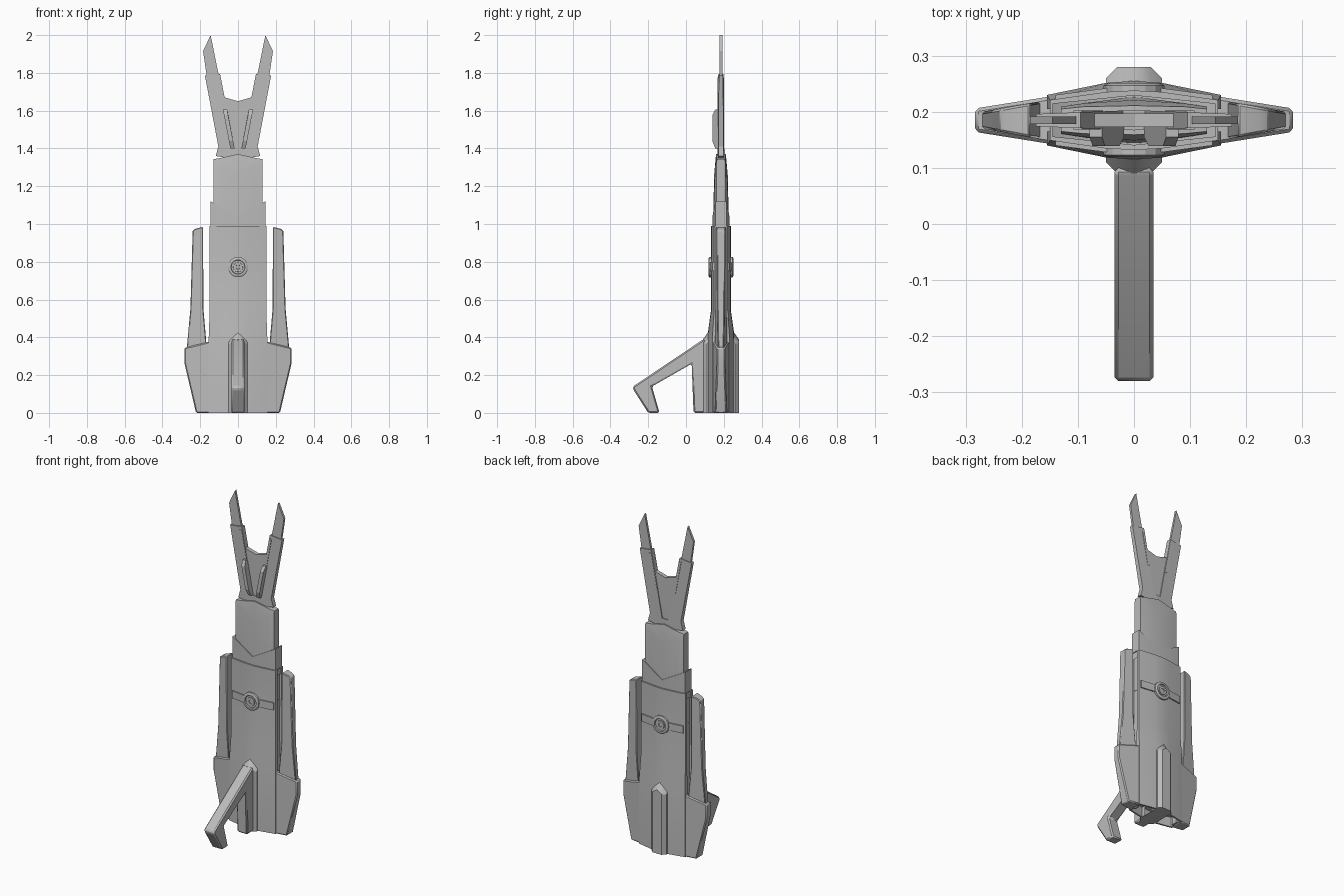
import bpy, bmesh, math

cube = bpy.data.objects.get("Cube")
if cube:
    bpy.data.objects.remove(cube)

CENTRE_Y = 0.185
GREY = (0.5, 0.5, 0.5, 1)
metal = bpy.data.materials.new("plain grey")
metal.use_nodes = True
metal.diffuse_color = GREY
metal.node_tree.nodes["Principled BSDF"].inputs["Base Color"].default_value = GREY


def finish(name, verts, faces, mirror=(False, False), bevel=0):
    """Make an object on the depth centre line, with optional mirroring."""
    mesh = bpy.data.meshes.new(name)
    mesh.from_pydata(verts, [], faces)
    bm = bmesh.new()
    bm.from_mesh(mesh)
    bmesh.ops.remove_doubles(bm, verts=bm.verts, dist=0.0001)
    bmesh.ops.recalc_face_normals(bm, faces=bm.faces)
    bm.to_mesh(mesh)
    bm.free()
    mesh.materials.append(metal)
    ob = bpy.data.objects.new(name, mesh)
    ob.location.y = CENTRE_Y
    bpy.context.collection.objects.link(ob)
    if any(mirror):
        mod = ob.modifiers.new("mirror", 'MIRROR')
        mod.use_axis = (mirror[0], mirror[1], False)
        mod.merge_threshold = 0.0005
    if bevel:
        mod = ob.modifiers.new("bevel", 'BEVEL')
        mod.width = bevel
        mod.segments = 1
        mod.limit_method = 'ANGLE'
    bpy.ops.object.select_all(action='DESELECT')
    ob.select_set(True)
    bpy.context.view_layer.objects.active = ob
    bpy.ops.object.shade_smooth_by_angle(angle=math.radians(20))
    return ob


def shell(name, rows):
    """Quarter shell: rows of (x, depth, z) from the centre outwards, mirrored twice."""
    n = len(rows[0])
    verts = [(x, -d, z) for row in rows for x, d, z in row]
    faces = [(i * n + j, i * n + j + 1, (i + 1) * n + j + 1, (i + 1) * n + j)
             for i in range(len(rows) - 1) for j in range(n - 1)]
    ob = finish(name, verts, faces, (True, True))
    # the open quarter needs its front to face outwards
    bm = bmesh.new()
    bm.from_mesh(ob.data)
    front = max(bm.faces, key=lambda f: abs(f.normal.y) * f.calc_area())
    if front.normal.y > 0:
        bmesh.ops.reverse_faces(bm, faces=bm.faces)
    bm.to_mesh(ob.data)
    bm.free()
    return ob


def slab(name, outline, thick, bevel=0):
    """Outline in (x, z) with half thickness thick(x), mirrored left to right."""
    n = len(outline)
    verts = [(x, s * thick(x), z) for s in (-1, 1) for x, z in outline]
    faces = [tuple(range(n)), tuple(range(n, 2 * n))]
    faces += [(i, (i + 1) % n, n + (i + 1) % n, n + i) for i in range(n)]
    return finish(name, verts, faces, (True, False), bevel)


def flat(row):
    return [(x, 0, z) for x, d, z in row]


def lathe(name, profile, z, sides=16):
    """Turned disc facing front, copied to the back."""
    verts = [(r * math.cos(a), -d, z + r * math.sin(a)) for r, d in profile
             for a in (2 * math.pi * k / sides for k in range(sides))]
    faces = [(i * sides + k, i * sides + (k + 1) % sides,
              (i + 1) * sides + (k + 1) % sides, (i + 1) * sides + k)
             for i in range(len(profile) - 1) for k in range(sides)]
    faces.append(tuple(range((len(profile) - 1) * sides, len(profile) * sides)))
    return finish(name, verts, faces, (False, True))


# main body: bowed front and back with a groove down each side
def body_row(z, mid, edge, width, drop=0):
    return [(0, mid, z), (0.05, mid * 0.95, z), (width, edge, z - drop),
            (width, 0.02, z - drop), (width - 0.012, 0.02, z - drop), (width - 0.012, 0, z - drop)]


base = body_row(0, 0.07, 0.045, 0.155)
inner = [(x * 0.93, d * 0.85, z) for x, d, z in base]
deep = [(x, d, 0.06) for x, d, z in inner]
top = body_row(0.99, 0.053, 0.036, 0.15)
shell("main_body", [flat(deep), deep, inner, base, body_row(0.42, 0.07, 0.045, 0.155, 0.02),
                    body_row(0.54, 0.053, 0.036, 0.15), top, flat(top)])

# collar with a notched top
collar = [[(0, 0.045, z), (0.145, 0.03, z + rise), (0.145, 0, z + rise)]
          for z, rise in ((0.95, 0), (1.04, 0.08))]
shell("collar", collar + [flat(collar[-1])])

# neck block with a ridge and sloped top facet
neck = [[(0, 0.042, 1.0), (0.09, 0.031, 1.0), (0.13, 0.025, 1.0), (0.13, 0, 1.0)],
        [(0, 0.036, 1.26), (0.09, 0.03, 1.31), (0.13, 0.024, 1.33), (0.13, 0, 1.33)],
        [(0, 0.026, 1.37), (0.09, 0.024, 1.35), (0.13, 0.02, 1.343), (0.13, 0, 1.343)]]
shell("neck", neck + [flat(neck[-1])])

# lower side fins, and the slimmer upper fins that stand off the body
slab("lower_side_fin", [(0.145, 0), (0.222, 0), (0.283, 0.26), (0.283, 0.345), (0.16, 0.375),
                        (0.145, 0.375)], lambda x: 0.043 - (x - 0.145) * 0.16, 0.006)
slab("upper_side_fin", [(0.165, 0.34), (0.272, 0.33), (0.252, 0.55), (0.24, 0.965), (0.225, 0.975),
                        (0.185, 0.985), (0.183, 0.55)], lambda x: 0.034 - (x - 0.165) * 0.18, 0.004)

# chamfered pointed ridges on front and back
ridge = [[(0, 0.095, 0), (0.03, 0.095, 0), (0.05, 0.075, 0), (0.05, 0.03, 0)],
         [(0, 0.095, 0.39), (0.03, 0.095, 0.37), (0.05, 0.075, 0.365), (0.05, 0.03, 0.365)],
         [(0, 0.066, 0.43), (0.03, 0.066, 0.40), (0.05, 0.066, 0.375), (0.05, 0.03, 0.37)]]
shell("centre_ridge", [flat(ridge[0])] + ridge + [flat(ridge[-1])])

# bent support leg reaching forwards
leg = [(0.10, 0), (0.04, 0), (0.03, 0.26), (-0.18, 0.14), (-0.14, 0), (-0.20, 0),
       (-0.28, 0.125), (-0.28, 0.14), (0.085, 0.385), (0.10, 0.39)]
count = len(leg)
leg_verts = [(s * 0.035, y - CENTRE_Y, z) for s in (-1, 1) for y, z in leg]
leg_faces = [tuple(range(count)), tuple(range(count, 2 * count))]
leg_faces += [(i, (i + 1) % count, count + (i + 1) % count, count + i) for i in range(count)]
finish("support_leg", leg_verts, leg_faces, bevel=0.008)

# round boss on a cross band, front and back
band = [[(0, 0.06, z), (0.05, 0.057, z), (0.14, 0.045, z), (0.14, 0, z)] for z in (0.75, 0.795)]
shell("cross_band", [flat(band[0])] + band + [flat(band[1])])
lathe("boss_ring", [(0.054, 0.04), (0.054, 0.062), (0.046, 0.066), (0.038, 0.066),
                    (0.036, 0.058), (0.026, 0.058), (0.025, 0.064), (0.012, 0.064),
                    (0.011, 0.060)], 0.772)

# forked crown: prongs, blade tips, web and inner ribs
slab("prong", [(0, 1.34), (0.118, 1.36), (0.104, 1.41), (0.175, 1.785), (0.095, 1.795),
               (0.09, 1.77), (0.02, 1.4), (0, 1.4)], lambda x: 0.018 - x * 0.04)
slab("blade_tip", [(0.08, 1.68), (0.15, 1.68), (0.185, 1.915), (0.145, 2.0)], lambda x: 0.007)
slab("web", [(0, 1.36), (0.06, 1.38), (0.085, 1.58), (0.07, 1.67), (0, 1.65)], lambda x: 0.012)
slab("prong_edge_strip", [(0.055, 1.57), (0.07, 1.57), (0.108, 1.775), (0.093, 1.775)],
     lambda x: 0.017)

rib_side = [(0.018, 1.4, 0.03), (0.026, 1.44, 0.046), (0.052, 1.575, 0.046), (0.057, 1.605, 0.03),
            (0.057, 1.605, 0), (0.018, 1.4, 0)]
m = len(rib_side)
rib_verts = [(x + w, -d, z) for w in (0, 0.022) for x, z, d in rib_side]
rib_faces = [tuple(range(m)), tuple(range(m, 2 * m))]
rib_faces += [(i, (i + 1) % m, m + (i + 1) % m, m + i) for i in range(m)]
finish("front_rib", rib_verts, rib_faces, (True, False))
